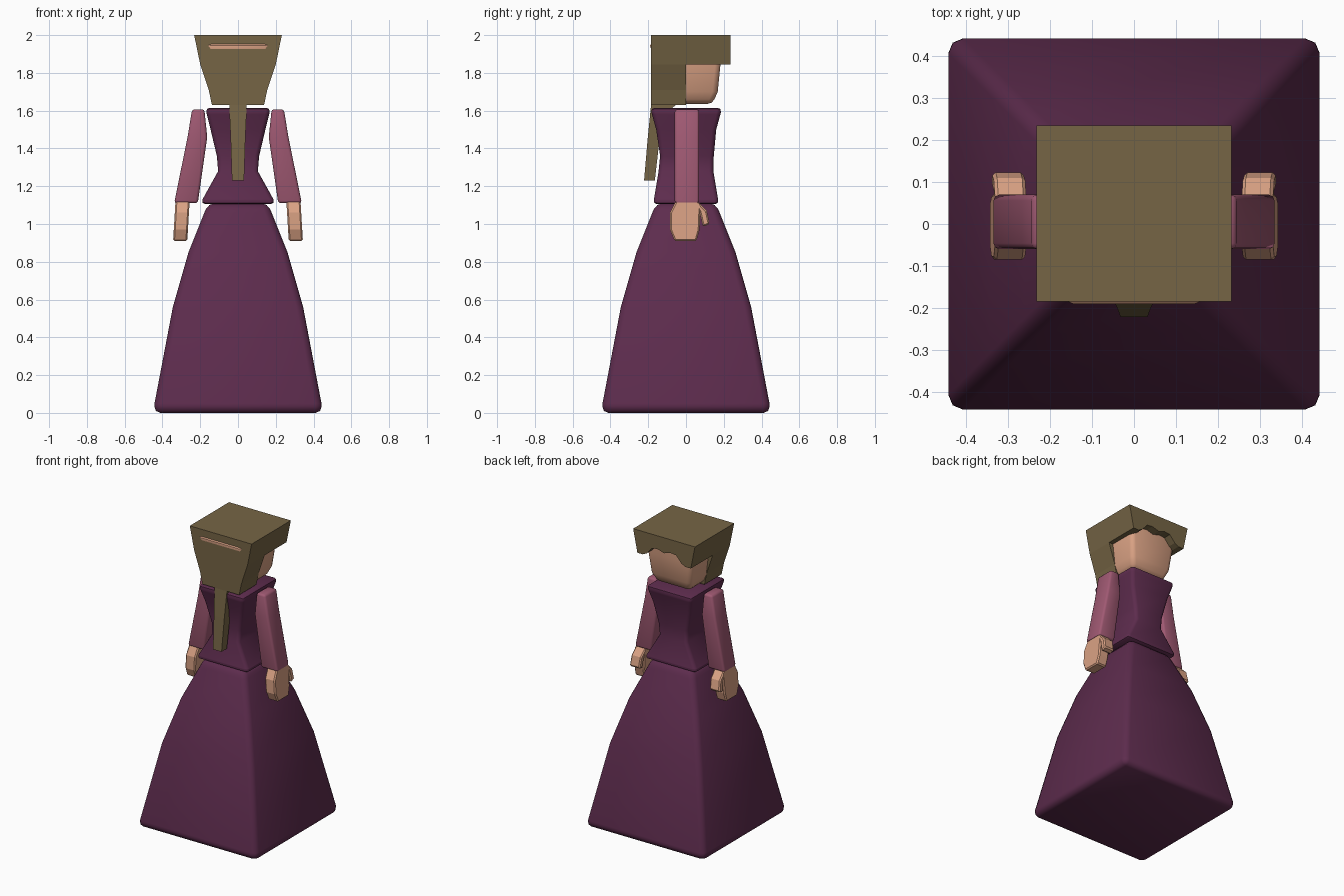
import bpy, bmesh, math

if "Cube" in bpy.data.objects:
    bpy.data.objects.remove(bpy.data.objects["Cube"])


def material(name, rgb):
    m = bpy.data.materials.new(name)
    m.diffuse_color = (*rgb, 1)
    m.use_nodes = True
    m.node_tree.nodes["Principled BSDF"].inputs["Base Color"].default_value = m.diffuse_color
    return m


DRESS = material("plum", (0.11, 0.025, 0.075))
SLEEVE = material("rose", (0.35, 0.10, 0.17))
SKIN = material("skin", (0.70, 0.36, 0.23))
HAIR = material("olive_brown", (0.18, 0.13, 0.06))


def finish(bm, name, mat, bevel=0, segments=2, smooth=True):
    bmesh.ops.recalc_face_normals(bm, faces=bm.faces)
    me = bpy.data.meshes.new(name)
    bm.to_mesh(me)
    bm.free()
    ob = bpy.data.objects.new(name, me)
    bpy.context.collection.objects.link(ob)
    me.materials.append(mat)
    bpy.ops.object.select_all(action='DESELECT')
    bpy.context.view_layer.objects.active = ob
    ob.select_set(True)
    if bevel:
        b = ob.modifiers.new("bevel", 'BEVEL')
        b.width, b.segments = bevel, segments
        b.limit_method, b.angle_limit = 'ANGLE', math.radians(50)
        bpy.ops.object.modifier_apply(modifier=b.name)
    if smooth:
        bpy.ops.object.shade_smooth_by_angle(angle=math.radians(50))
    return ob


def loft(name, sections, mat, **kw):
    """Stack of rectangles: (z, x0, x1, y0, y1)."""
    bm = bmesh.new()
    rings = [[bm.verts.new((x, y, z)) for x, y in ((a, c), (b, c), (b, d), (a, d))]
             for z, a, b, c, d in sections]
    bm.faces.new(rings[0])
    bm.faces.new(rings[-1])
    for lo, hi in zip(rings, rings[1:]):
        for i in range(4):
            j = (i + 1) % 4
            bm.faces.new((lo[i], lo[j], hi[j], hi[i]))
    return finish(bm, name, mat, **kw)


def prism(name, place, outline, d0, d1, mat, **kw):
    """Outline extruded from depth d0 to d1; place maps (u, v, depth) to xyz."""
    bm = bmesh.new()
    a = [bm.verts.new(place(u, v, d0)) for u, v in outline]
    b = [bm.verts.new(place(u, v, d1)) for u, v in outline]
    bm.faces.new(a)
    bm.faces.new(b)
    for i in range(len(a)):
        j = (i + 1) % len(a)
        bm.faces.new((a[i], a[j], b[j], b[i]))
    return finish(bm, name, mat, **kw)


# Skirt: flared square bell
loft("skirt", [(z, -r, r, -r, r) for z, r in
               ((0, .445), (.05, .442), (.56, .345), (.85, .262), (1.06, .178), (1.11, .158))],
     DRESS, bevel=.035)

# Bodice with narrow waist
loft("bodice", [(1.105, -.195, .195, -.175, .175), (1.13, -.188, .188, -.17, .17),
                (1.28, -.105, .105, -.145, .145), (1.36, -.112, .112, -.137, .147),
                (1.5, -.145, .145, -.158, .16), (1.58, -.165, .165, -.18, .182),
                (1.615, -.172, .172, -.188, .19)], DRESS, bevel=.022)

# Sleeves and hands
HAND = [(-.05, 1.13), (.05, 1.13), (.11, 1.07), (.125, 1.0), (.09, .985), (.075, 1.05),
        (.072, .97), (.055, .91), (-.06, .91), (-.085, .97), (-.085, 1.06)]
for side, s in (("left", -1), ("right", 1)):
    loft(side + "_sleeve", [(z, *sorted((s * a, s * b)), -.06, .07) for z, a, b in
                            ((1.11, .213, .338), (1.46, .163, .267), (1.607, .178, .243))],
         SLEEVE, bevel=.014)
    prism(side + "_hand", lambda u, v, d, s=s: (s * (d + .12 * (1.02 - v) ** 1 * .5), u, v),
          HAND, .262, .337, SKIN, bevel=.012, segments=1, smooth=False)

# Head, just breaking through the hair at the back
loft("head", [(1.635, -.125, .125, -.13, .14), (1.7, -.152, .152, -.165, .168),
              (1.84, -.168, .168, -.175, .182), (1.92, -.172, .172, -.183, .182),
              (1.945, -.172, .172, -.191, .182), (1.97, -.16, .16, -.18, .17)],
     SKIN, bevel=.04)

# Hair: tapered back, overhanging fringe, hanging braid
loft("back_hair", [(1.63, -.138, .138, -.185, 0), (1.71, -.155, .155, -.185, 0),
                   (1.845, -.2, .2, -.185, 0), (2, -.232, .232, -.185, 0)],
     HAIR, smooth=False)
half = [(.05, 1.91), (.09, 1.905), (.13, 1.86), (.16, 1.845), (.2, 1.845), (.232, 2)]
fringe = [(0, 1.895)] + half + [(-x, z) for x, z in reversed(half)]
prism("fringe", lambda u, v, d: (u, d, v), fringe, 0, .235, HAIR, smooth=False)
loft("braid", [(1.23, -.032, .032, -.222, -.165), (1.45, -.039, .039, -.203, -.14),
               (1.61, -.046, .046, -.187, -.08), (1.64, -.046, .046, -.184, -.04)],
     HAIR, smooth=False)
